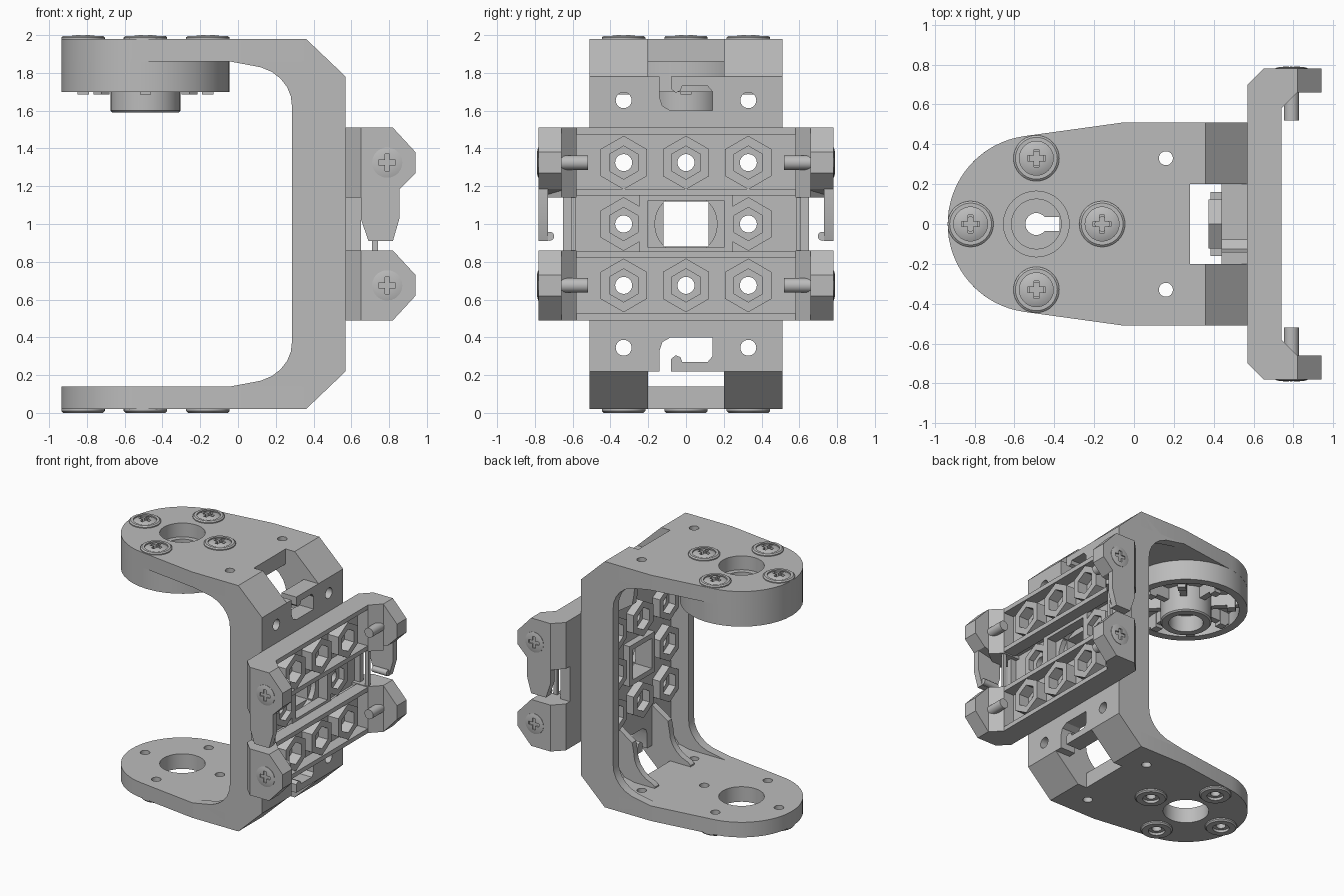
import bpy
import bmesh
from math import sin, cos, pi, radians
from mathutils import Matrix, Vector

cube = bpy.data.objects.get("Cube")
if cube:
    bpy.data.objects.remove(cube, do_unlink=True)

grey = bpy.data.materials.new("plain grey")
grey.use_nodes = True
grey.diffuse_color = (.5, .5, .5, 1)
grey.node_tree.nodes["Principled BSDF"].inputs["Base Color"].default_value = grey.diffuse_color
parts = []


def finish(name, bm):
    bmesh.ops.remove_doubles(bm, verts=bm.verts, dist=1e-5)
    bmesh.ops.recalc_face_normals(bm, faces=bm.faces)
    mesh = bpy.data.meshes.new(name)
    bm.to_mesh(mesh)
    bm.free()
    mesh.materials.append(grey)
    obj = bpy.data.objects.new(name, mesh)
    bpy.context.scene.collection.objects.link(obj)
    parts.append(obj)
    return obj


def prism(name, outline, axis, low, high):
    """Extrude a flat outline along one axis."""
    place = {"x": lambda a, b, h: (h, a, b),
             "y": lambda a, b, h: (a, h, b),
             "z": lambda a, b, h: (a, b, h)}[axis]
    bm = bmesh.new()
    ends = [[bm.verts.new(place(a, b, h)) for a, b in outline] for h in (low, high)]
    for end in ends:
        bm.faces.new(end)
    count = len(outline)
    for i in range(count):
        j = (i + 1) % count
        bm.faces.new((ends[0][i], ends[0][j], ends[1][j], ends[1][i]))
    return finish(name, bm)


def box(name, xs, ys, zs):
    return prism(name, [(xs[0], ys[0]), (xs[1], ys[0]), (xs[1], ys[1]), (xs[0], ys[1])], "z", *zs)


def ngon(a, b, radius, count=32, start=pi / 2):
    steps = [start + 2 * pi * i / count for i in range(count)]
    return [(a + radius * cos(t), b + radius * sin(t)) for t in steps]


def lathe(name, profile, matrix, count=40):
    """Turn a closed (radius, height) profile around local z."""
    bm = bmesh.new()
    rings = [[bm.verts.new(matrix @ Vector((r * cos(2 * pi * i / count), r * sin(2 * pi * i / count), h)))
              for r, h in profile] for i in range(count)]
    for i in range(count):
        a, b = rings[i], rings[(i + 1) % count]
        for k in range(len(profile)):
            m = (k + 1) % len(profile)
            if profile[k][0] or profile[m][0]:
                bm.faces.new((a[k], a[m], b[m], b[k]))
    bmesh.ops.dissolve_degenerate(bm, edges=bm.edges, dist=1e-5)
    return finish(name, bm)


def tube(name, outer, inner, low, high, matrix):
    return lathe(name, [(inner, low), (outer, low), (outer, high), (inner, high)], matrix)


def cut(obj, *cutters):
    for cutter in cutters:
        mod = obj.modifiers.new("cut", "BOOLEAN")
        mod.operation = "DIFFERENCE"
        mod.solver = "EXACT"
        mod.object = cutter
        bpy.context.view_layer.objects.active = obj
        bpy.ops.object.modifier_apply(modifier=mod.name)
        parts.remove(cutter)
        bpy.data.objects.remove(cutter, do_unlink=True)


def hole(a, b, radius, axis="x", low=-3, high=3):
    return prism("hole_cutter", ngon(a, b, radius), axis, low, high)


def flip(points):
    return [(a, 2 - z) for a, z in points]


def screw_head(name, matrix, radius, height):
    head = lathe(name, [(0, -.03), (radius, -.03), (radius, height * .3),
                        (radius * .75, height * .8), (radius * .4, height), (0, height)], matrix)
    for long, wide in ((.045, .013), (.013, .045)):
        slot = box("slot_cutter", (-long, long), (-wide, wide), (-.02, .1))
        slot.data.transform(matrix)
        cut(head, slot)


# Arm plates with rounded ends, bolt holes and the corner notch
axle = -.49
bolts = [(axle + .33 * cos(k * pi / 2), .33 * sin(k * pi / 2)) for k in range(4)]
arc = [radians(98 + 164 * i / 32) for i in range(33)]
plate = [(.36, -.51), (.36, .51), (-.05, .51)]
plate += [(axle + .445 * cos(t), .445 * sin(t)) for t in arc] + [(-.05, -.51)]
for name, low in (("lower", .02), ("upper", 1.86)):
    arm = prism(name + "_arm_plate", plate, "z", low, low + .12)
    cut(arm, hole(axle, 0, .165, "z"), box("notch_cutter", (.28, 1), (-.2, .2), (-1, 3)),
        *[hole(x, y, .035, "z") for x, y in bolts + [(.16, .33), (.16, -.33)]])

# Side flanges following the full bracket profile, with gussets at the inner corners
inner_curve = [(.12, .17), (.18, .195), (.225, .23), (.26, .275), (.28, .325), (.285, .37)]
half = [(.57, .22), (.36, .02), (-.04, .02), (-.04, .14)] + inner_curve
corner = [(.34, .02), (.36, .02), (.57, .22), (.57, .26), (.44, .3), (.42, .22), (.37, .16), (.28, .14), (.28, .1)]
rib = [(.36, .03), (.1, .1), (.1, .15)] + inner_curve + [(.3, .45), (.45, .55), (.56, .22)]
for side in (-1, 1):
    prism("side_flange", half + flip(half)[::-1], "y", side * .44, side * .51)
    for shape in (lambda p: p, flip):
        prism("corner_panel", shape(corner), "y", side * .2, side * .51)
        prism("corner_rib", shape(rib), "y", side * .2, side * .25)

# Back web with cable slots, holes and a central window
rows = (.675, 1, 1.325)
hexes = [(y, z) for y in (-.33, 0, .33) for z in rows if y or z != 1]
cable_slot = [(-.14, .2), (-.14, .33), (-.125, .375), (-.08, .4), (.14, .4), (.14, .3), (.115, .27),
              (-.02, .27), (-.03, .295), (-.055, .305), (-.08, .285), (-.08, .2)]
web = box("back_web", (.44, .57), (-.5, .5), (.22, 1.78))
cut(web, *[prism("slot_cutter", s, "x", 0, 1) for s in (cable_slot, flip(cable_slot))],
    *[hole(y, z, .042) for y in (-.33, .33) for z in (.345, 1.655)],
    *[hole(y, z, .045) for y, z in hexes],
    hole(0, 1, .165, "x", .53, .6),
    box("window_cutter", (0, 1), (-.12, .12), (.88, 1.12)))
frame = box("window_frame", (.385, .45), (-.16, .16), (.84, 1.16))
cut(frame, box("window_cutter", (0, 1), (-.12, .12), (.88, 1.12)))

# Hexagonal nut sockets on both sides of the back web
for y, z in hexes:
    front, floor = (.65, .59) if z == 1 else (.74, .64)
    for name, low, high in (("outer_socket", floor, front), ("inner_socket", .375, .45)):
        socket = prism(name, ngon(y, z, .142, 6), "x", low, high)
        cut(socket, prism("hex_cutter", ngon(y, z, .088, 6), "x", low + .015, high + .1)
            if name == "outer_socket" else prism("hex_cutter", ngon(y, z, .088, 6), "x", .3, .435),
            hole(y, z, .045))

# Mounting plate with recessed middle row
base = box("mount_base", (.57, .65), (-.65, .65), (.49, 1.51))
cut(base, box("window_cutter", (0, 1), (-.2, .2), (.875, 1.125)),
    box("pocket_cutter", (.6, 1), (.245, .61), (.835, 1.165)),
    box("pocket_cutter", (.6, 1), (-.61, -.245), (.835, 1.165)),
    *[hole(y, z, .045) for y, z in hexes])
for low in (.49, .82, 1.15, 1.475):
    box("cross_rail", (.64, .74), (-.6, .6), (low, low + .035))

# Side ears with clips, pins and screws
upper_ear = [(.65, 1.51), (.82, 1.51), (.94, 1.38), (.94, 1.27), (.855, 1.185), (.65, 1.14)]
lower_ear = [(.65, .86), (.82, .86), (.94, .73), (.94, .62), (.82, .49), (.65, .49)]
tongue = [(.65, 1.2), (.855, 1.2), (.855, 1.03), (.82, .91), (.69, .91), (.65, 1.03)]
for side in (-1, 1):
    for low, high, ear in ((.49, .86, lower_ear), (1.14, 1.51, upper_ear)):
        prism("ear", ear, "y", side * .66, side * .78)
        root = [(.57, .58), (.74, .58), (.82, .66), (.66, .78), (.65, .78), (.57, .7)]
        prism("ear_root", [(x, side * y) for x, y in root], "z", low, high)
        z = rows[0] if low < 1 else rows[2]
        turn = Matrix.Translation((.79, side * .78, z)) @ Matrix.Rotation(-side * pi / 2, 4, "X")
        screw_head("ear_screw", turn, .08, .01)
        prism("ear_pin", ngon(.79, z, .038), "y", side * .52, side * .7)
    prism("clip_tongue", tongue, "y", side * .73, side * .78)
    prism("clip_hook", ngon(side * .722, .935, .024, 16), "x", .69, .82)
    box("side_pin", (.71, .74), sorted((side * .585, side * .61)), (.84, 1.16))

# Screws with collars on the upper arm, open collars under the lower arm
for x, y in bolts:
    top = Matrix.Translation((x, y, 1.98))
    lathe("upper_collar", [(.085, -.03), (.115, -.03), (.115, .008), (.105, .016), (.085, .016)], top)
    screw_head("upper_screw", top, .085, .02)
    lathe("lower_collar", [(.06, .03), (.115, .03), (.115, .01), (.105, 0), (.06, 0)],
          Matrix.Translation((x, y, 0)))

# Round horn under the upper arm with hub, rim and spokes
centre = Matrix.Translation((axle, 0, 0))
tube("horn_rim", .445, .385, 1.7, 1.87, centre)
tube("horn_floor", .44, .125, 1.8, 1.87, centre)
lathe("horn_hub", [(.125, 1.59), (.175, 1.59), (.185, 1.6), (.185, 1.82), (.125, 1.82)], centre)
hub_floor = prism("hub_floor", ngon(axle, 0, .13), "z", 1.72, 1.76)
cut(hub_floor, hole(axle, 0, .055, "z"), box("key_cutter", (axle, -.375), (-.035, .035), (1, 2)))
for k in range(8):
    turn = centre @ Matrix.Rotation(k * pi / 4, 4, "Z")
    spoke = box("horn_spoke", (.17, .4), (-.025, .025), (1.71, 1.82))
    post = box("horn_post", (.3, .36), (-.03, .03), (1.685, 1.82))
    for piece in (spoke, post):
        piece.data.transform(turn)

# Smooth round surfaces, keep edges sharp
bpy.ops.object.select_all(action="DESELECT")
for obj in parts:
    obj.select_set(True)
bpy.context.view_layer.objects.active = parts[0]
bpy.ops.object.shade_smooth_by_angle(angle=radians(25))
